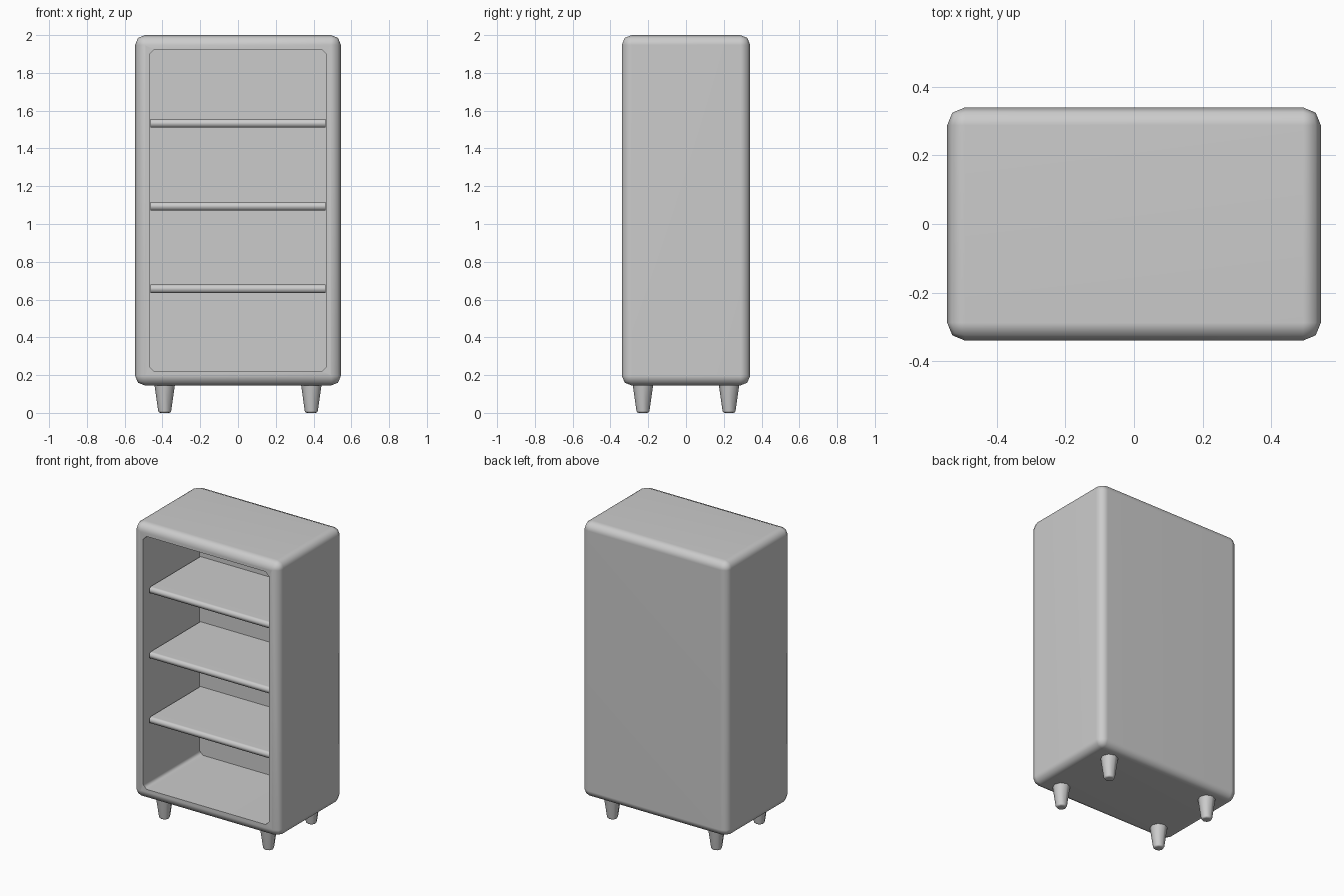
import bpy, bmesh, math
from mathutils import Vector

if "Cube" in bpy.data.objects:
    bpy.data.objects.remove(bpy.data.objects["Cube"])


def box(bm, lo, hi):
    bmesh.ops.create_cube(bm, size=1)
    for v in bm.verts:
        v.co = Vector([(a + b) / 2 + c * (b - a) for a, b, c in zip(lo, hi, v.co)])


def bevel(bm, edges, width, segments):
    bmesh.ops.bevel(bm, geom=edges, offset=width, offset_type='OFFSET',
                    segments=segments, profile=0.5, affect='EDGES')


def finish(bm, name):
    bmesh.ops.recalc_face_normals(bm, faces=bm.faces[:])
    me = bpy.data.meshes.new(name)
    bm.to_mesh(me)
    bm.free()
    ob = bpy.data.objects.new(name, me)
    bpy.context.collection.objects.link(ob)
    bpy.ops.object.select_all(action='DESELECT')
    ob.select_set(True)
    bpy.context.view_layer.objects.active = ob
    bpy.ops.object.shade_smooth_by_angle(angle=math.radians(50))
    ob.modifiers.new("weighted_normals", 'WEIGHTED_NORMAL').keep_sharp = True
    return ob


# Cabinet body: rounded box with an open front
bm = bmesh.new()
box(bm, (-0.545, -0.34, 0.145), (0.545, 0.34, 2.0))
bevel(bm, bm.edges[:], 0.052, 2)
front = min(bm.faces, key=lambda f: f.calc_center_median().y)
bmesh.ops.inset_region(bm, faces=[front], thickness=0.033)
cavity = bmesh.ops.extrude_discrete_faces(bm, faces=[front])["faces"][0]
for v in cavity.verts:
    v.co.y = 0.26
# Chamfered cavity corners, then the rounded rim
depth_edges = [e for v in cavity.verts for e in v.link_edges
               if abs(e.verts[0].co.y - e.verts[1].co.y) > 0.3]
bevel(bm, depth_edges, 0.026, 1)
rim = [e for e in bm.edges
       if all(abs(v.co.y + 0.34) < 1e-4 and abs(v.co.x) < 0.465
              and 0.225 < v.co.z < 1.92 for v in e.verts)]
bevel(bm, rim, 0.028, 2)
finish(bm, "cabinet_body")

# Shelves with rounded front edges
for i, z in enumerate((0.657, 1.094, 1.533)):
    bm = bmesh.new()
    box(bm, (-0.462, -0.285, z - 0.0225), (0.462, 0.262, z + 0.0225))
    bevel(bm, [e for e in bm.edges
               if all(v.co.y < 0 for v in e.verts)
               and abs(e.verts[0].co.x - e.verts[1].co.x) > 0.5], 0.018, 2)
    finish(bm, f"shelf_{i + 1}")

# Tapered legs with softened feet
for sx, side in ((-1, "left"), (1, "right")):
    for sy, end in ((-1, "front"), (1, "back")):
        bm = bmesh.new()
        bmesh.ops.create_cone(bm, cap_ends=True, segments=8, radius1=0.033,
                              radius2=0.054, depth=0.147)
        bmesh.ops.translate(bm, verts=bm.verts[:], vec=(sx * 0.388, sy * 0.228, 0.0735))
        bevel(bm, [e for e in bm.edges if all(v.co.z < 0.01 for v in e.verts)], 0.01, 2)
        finish(bm, f"{end}_{side}_leg")
